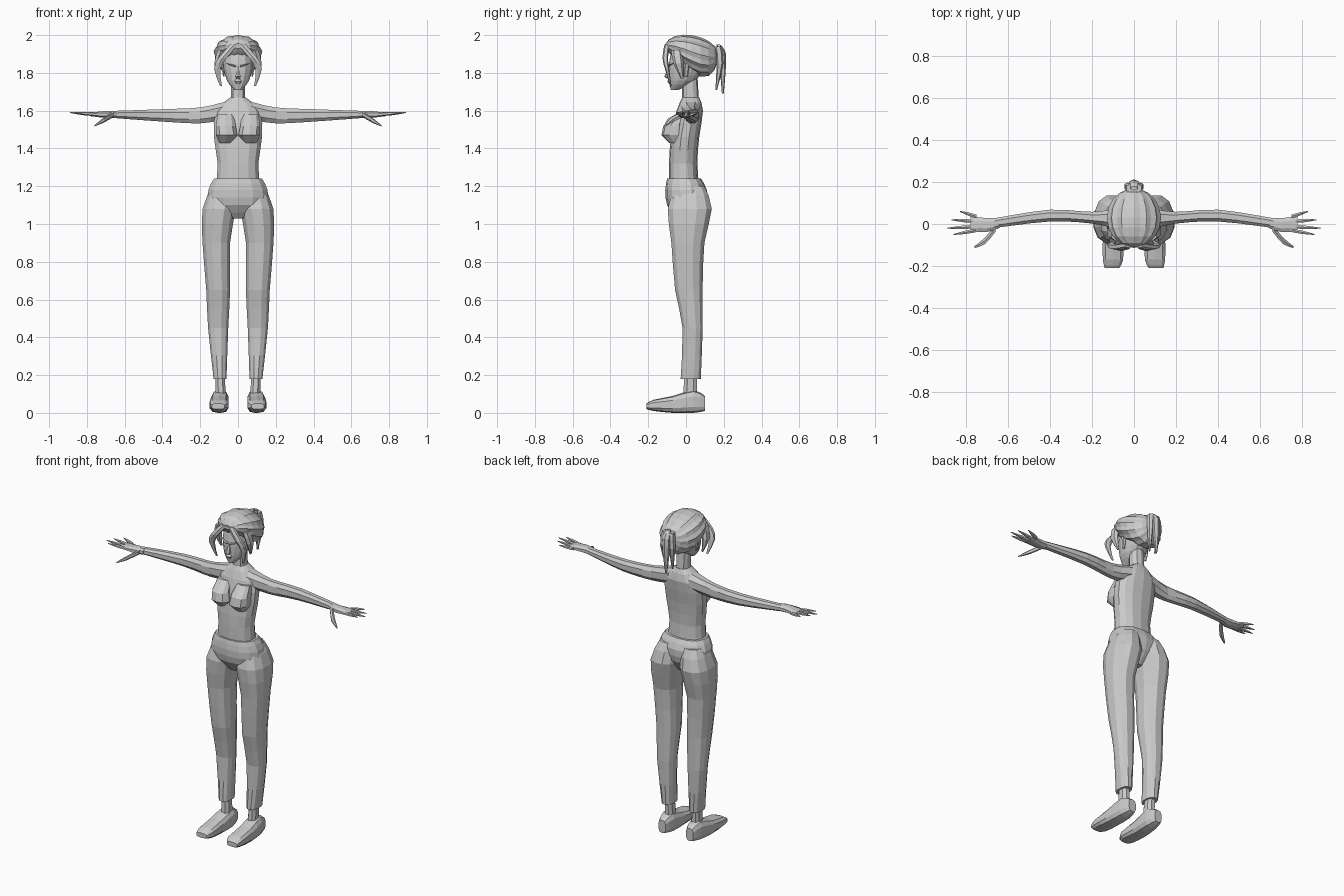
import bpy, bmesh, math
from mathutils import Vector

default_cube = bpy.data.objects.get("Cube")
if default_cube:
    bpy.data.objects.remove(default_cube, do_unlink=True)

GREY = (.6, .6, .6, 1)
grey = bpy.data.materials.new("Plain grey")
grey.use_nodes = True
grey.diffuse_color = GREY
grey.node_tree.nodes["Principled BSDF"].inputs["Base Color"].default_value = GREY


def refine(keys, steps):
    """Add rings between the key rings along a smooth spline."""
    keys = [Vector(key) for key in keys]
    rings = []
    for i, (start, end) in enumerate(zip(keys, keys[1:])):
        before = keys[max(i - 1, 0)]
        after = keys[min(i + 2, len(keys) - 1)]
        for step in range(steps):
            u = step / steps
            bend = (before - start + end - start) * (u - 1) + (start - end + after - end) * -u
            rings.append(start.lerp(end, u) + bend * u * (1 - u) / 2)
    return rings + [keys[-1]]


def signed_power(value, power):
    return math.copysign(abs(value) ** power, value)


def loft(name, axis, keys, sides=10, steps=2, mirror=False, boxy=.85, ridge=0):
    """Skin rings of (position, low a, high a, low b, high b) along an axis,
    where a and b are the other two axes in alphabetical order."""
    bm = bmesh.new()
    loops = []
    for position, a_low, a_high, b_low, b_high in refine(keys, steps):
        loop = []
        for i in range(sides):
            angle = math.tau * (i + .5) / sides
            reach = (1 - ridge * (i % 2)) / 2
            a_side = reach * signed_power(math.cos(angle), boxy)
            b_side = reach * signed_power(math.sin(angle), boxy)
            a = (a_low + a_high) / 2 + (a_high - a_low) * a_side
            b = (b_low + b_high) / 2 + (b_high - b_low) * b_side
            places = {"x": (position, a, b), "y": (a, position, b), "z": (a, b, position)}
            loop.append(bm.verts.new(places[axis]))
        loops.append(loop)
    for lower, upper in zip(loops, loops[1:]):
        for i in range(sides):
            bm.faces.new((lower[i - 1], lower[i], upper[i], upper[i - 1]))
    bm.faces.new(loops[0])
    bm.faces.new(loops[-1])
    bmesh.ops.recalc_face_normals(bm, faces=bm.faces)
    mesh = bpy.data.meshes.new(name)
    bm.to_mesh(mesh)
    bm.free()
    mesh.materials.append(grey)
    part = bpy.data.objects.new(name, mesh)
    bpy.context.collection.objects.link(part)
    if mirror:
        modifier = part.modifiers.new("Mirror", "MIRROR")
        modifier.use_mirror_merge = False


def column(name, keys, **options):
    """Upright part centred on x, from rings of (height, half width, front, back)."""
    rings = [(z, -half, half, front, back) for z, half, front, back in keys]
    loft(name, "z", rings, **options)


def strand(name, points, width, depth, axis="z", mirror=True):
    """Lock of hair or finger that follows points and narrows to its tip."""
    rings = []
    for i, (x, y, z) in enumerate(points):
        along = i / (len(points) - 1)
        taper = 1 - (along - .2) ** 2 * 1.2
        position, a, b = (x, y, z) if axis == "x" else (z, x, y)
        w, d = width * taper, depth * taper
        rings.append((position, a - w, a + w, b - d, b + d))
    loft(name, axis, rings, sides=6, mirror=mirror)


# Torso, bust and neck
column("torso", [(1.2, .12, -.09, .07), (1.32, .11, -.09, .06), (1.46, .13, -.08, .07),
                 (1.6, .12, -.05, .09), (1.67, .04, -.02, .07)], sides=14)
loft("bust", "z", [(1.43, .03, .1, -.09, 0), (1.47, 0, .12, -.13, 0),
                   (1.52, .01, .12, -.12, 0), (1.58, .02, .11, -.06, 0)],
     steps=1, mirror=True)
column("neck", [(1.62, .04, -.02, .07), (1.8, .04, -.02, .06)])

# Trousers
column("pelvis", [(1.03, .04, -.05, .05), (1.1, .15, -.1, .1),
                  (1.18, .16, -.11, .11), (1.24, .13, -.1, .08)], sides=14)
loft("trouser_leg", "z", [(.18, .06, .13, -.03, .08), (.45, .05, .16, -.02, .09),
                          (.65, .04, .17, -.06, .09), (.9, .04, .19, -.08, .1),
                          (1.08, .01, .19, -.1, .14), (1.2, .02, .14, -.06, .1)],
     sides=12, mirror=True)

# Ankles and shoes
loft("ankle", "z", [(.07, .06, .12, -.02, .06), (.2, .07, .12, -.01, .06)],
     sides=8, steps=1, mirror=True)
loft("shoe", "y", [(-.21, .07, .14, .02, .05), (-.17, .05, .15, .01, .07),
                   (-.07, .05, .15, 0, .09), (.04, .05, .14, 0, .12),
                   (.1, .07, .12, .01, .09)], mirror=True, boxy=.65)

# Arms and palms
loft("arm", "x", [(.07, -.03, .08, 1.55, 1.65), (.2, 0, .06, 1.53, 1.62),
                  (.4, .01, .07, 1.54, 1.61), (.66, -.02, .03, 1.56, 1.6)],
     sides=8, steps=3, mirror=True)
loft("palm", "x", [(.64, -.02, .03, 1.56, 1.6), (.7, -.04, .03, 1.56, 1.6),
                   (.78, -.04, .04, 1.57, 1.59)], sides=8, mirror=True)

# Fingers fan out from the palm; the thumb drops forward
fan = {"index_finger": (.86, -.05), "middle_finger": (.89, -.02),
       "ring_finger": (.87, .02), "little_finger": (.83, .06)}
for finger, (reach, sway) in fan.items():
    root, tip = Vector((.75, sway * .6, 1.58)), Vector((reach, sway, 1.59))
    strand(finger, [root, root.lerp(tip, .5), tip], width=.01, depth=.01, axis="x")
strand("thumb", [(.66, -.02, 1.58), (.71, -.08, 1.55), (.76, -.11, 1.52)],
       width=.02, depth=.015, axis="x")

# Head and face
column("head", [(1.71, .02, -.08, -.04), (1.76, .06, -.09, .05),
                (1.85, .08, -.09, .11), (1.95, .06, -.07, .1)], sides=14, steps=3)
column("nose", [(1.77, .01, -.1, -.08), (1.78, .015, -.115, -.08), (1.84, .005, -.09, -.08)],
       sides=6, steps=1)
column("lips", [(1.74, .01, -.09, -.07), (1.755, .02, -.1, -.07), (1.77, .01, -.09, -.07)],
       sides=8, steps=1)
strand("brow", [(.01, -.09, 1.835), (.03, -.09, 1.84), (.06, -.07, 1.85)],
       width=.01, depth=.005, axis="x")
loft("ear", "z", [(1.78, .07, .08, -.01, .01), (1.85, .07, .09, -.01, .02)],
     sides=6, steps=1, mirror=True)

# Ridged hair swept back from the forehead, lower at the nape than in front
hair_rings = []
count = 9
for i in range(count):
    angle = .2 + (math.pi - .4) * i / (count - 1)
    swell, ahead = math.sin(angle), math.cos(angle)
    middle = 1.92 + .02 * ahead
    half = .13 * swell
    hair_rings.append((.03 - .14 * ahead, -half, half,
                       middle - (.12 - .07 * ahead) * swell, middle + .08 * swell))
loft("swept_hair", "y", hair_rings, sides=26, steps=1, boxy=1, ridge=.06)

# Loose locks framing the face
strand("fringe_lock", [(.02, -.1, 1.95), (.08, -.11, 1.88), (.11, -.1, 1.82), (.09, -.08, 1.73)],
       width=.025, depth=.015)
strand("temple_lock", [(.09, -.05, 1.92), (.11, -.04, 1.85), (.1, -.02, 1.77)],
       width=.02, depth=.03)

# Tied tail
column("tail_middle", [(1.95, .015, .16, .18), (1.91, .025, .17, .21),
                       (1.81, .02, .18, .21), (1.69, .005, .19, .2)], sides=6)
strand("tail_side", [(.02, .17, 1.94), (.03, .18, 1.85), (.02, .16, 1.71)],
       width=.02, depth=.02)
loft("hair_tie", "y", [(.14, -.03, .03, 1.88, 1.94), (.18, -.02, .02, 1.89, 1.94)],
     sides=8, steps=1)
